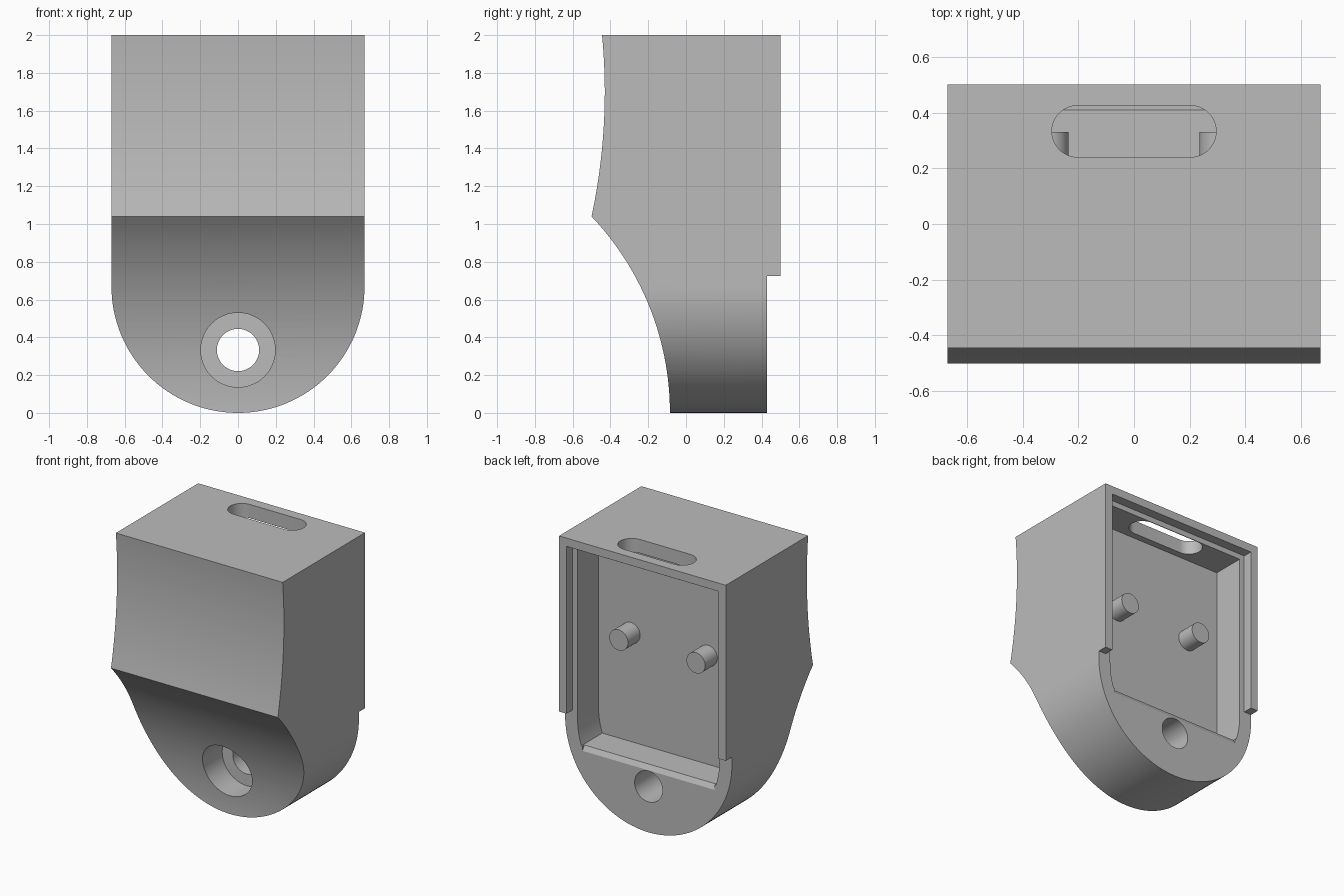
import bpy
import bmesh
from math import sin, cos, pi, asin, sqrt
from mathutils import Vector

cube = bpy.data.objects.get("Cube")
if cube:
    bpy.data.objects.remove(cube, do_unlink=True)

grey = bpy.data.materials.new("plain grey")
grey.use_nodes = True
colour = (0.5, 0.5, 0.5, 1)
grey.diffuse_color = colour
grey.node_tree.nodes["Principled BSDF"].inputs["Base Color"].default_value = colour


def prism(name, outline, axis, start, end):
    """Extrude a closed 2D outline along x, y or z."""
    place = {
        "x": lambda a, b, t: (t, a, b),   # outline in y, z
        "y": lambda a, b, t: (a, t, b),   # outline in x, z
        "z": lambda a, b, t: (a, b, t),   # outline in x, y
    }[axis]
    bm = bmesh.new()
    face = bm.faces.new([bm.verts.new(place(a, b, start)) for a, b in outline])
    moved = bmesh.ops.extrude_face_region(bm, geom=[face])["geom"]
    shift = Vector(place(0, 0, end - start))
    bmesh.ops.translate(bm, vec=shift, verts=[v for v in moved if isinstance(v, bmesh.types.BMVert)])
    bmesh.ops.recalc_face_normals(bm, faces=bm.faces)
    mesh = bpy.data.meshes.new(name)
    bm.to_mesh(mesh)
    bm.free()
    mesh.materials.append(grey)
    obj = bpy.data.objects.new(name, mesh)
    bpy.context.collection.objects.link(obj)
    return obj


def activate(obj):
    bpy.ops.object.select_all(action="DESELECT")
    obj.select_set(True)
    bpy.context.view_layer.objects.active = obj


def combine(target, tool, operation="DIFFERENCE"):
    """Apply a boolean and discard the tool."""
    activate(target)
    mod = target.modifiers.new(operation.lower(), "BOOLEAN")
    mod.operation = operation
    mod.solver = "EXACT"
    mod.object = tool
    bpy.ops.object.modifier_apply(modifier=mod.name)
    bpy.data.objects.remove(tool, do_unlink=True)


def arc(cx, cy, r, a0, a1, steps):
    return [(cx + r * cos(a0 + (a1 - a0) * i / steps),
             cy + r * sin(a0 + (a1 - a0) * i / steps)) for i in range(steps + 1)]


def circle(cx, cy, r, steps=48):
    return arc(cx, cy, r, 0, 2 * pi, steps)[:-1]


def rectangle(x0, x1, y0, y1):
    return [(x0, y0), (x1, y0), (x1, y1), (x0, y1)]


HALF = 0.67       # half width and radius of the rounded bottom
BACK = 0.43       # plane of the lower back and the cover ledge
STEP = 0.725      # height where the rear rim starts
PEAK = 1.04       # height of the front ridge


def u_outline(r, top, bottom=0.0):
    """U shape around the rounded bottom, optionally cut flat below."""
    cut = asin(min(1, (HALF - bottom) / r))
    if bottom > 0:
        lower = arc(0, HALF, r, -pi, -pi + cut, 16) + arc(0, HALF, r, -cut, 0, 16)
    else:
        lower = arc(0, HALF, r, -pi, 0, 64)
    return [(-r, top)] + lower + [(r, top)]


# Body: side profile with two concave front curves, trimmed to the U outline
R = 1.51
lower_front = [(-0.085 - R + sqrt(R * R - z * z), z)
               for z in (PEAK * i / 28 for i in range(29))]
upper_front = [(-0.43 - 0.07 * ((z - 1.7) / 0.66) ** 2, z)
               for z in (PEAK + (2 - PEAK) * i / 20 for i in range(1, 21))]
rear = [(0.5, 2), (0.5, STEP), (BACK, STEP), (BACK, 0)]
body = prism("housing_body", lower_front + upper_front + rear, "x", -0.8, 0.8)
combine(body, prism("outline", u_outline(HALF, 2.2), "y", -1, 1), "INTERSECT")

# Rear cover recess, then the pocket with its bevelled lower lip
combine(body, prism("cover_recess", rectangle(-0.61, 0.61, 0.6, 1.94), "y", BACK, 0.7))
combine(body, prism("pocket", u_outline(0.57, 1.9, 0.485), "y", 0.19, 0.47))
lip = [(0.41, 0.485), (BACK, 0.45), (0.46, 0.45), (0.46, 0.5), (0.41, 0.5)]
combine(body, prism("lip_bevel", lip, "x", -0.53, 0.53))

# Rounded slot through the top
slot = arc(0.2025, 0.3325, 0.0925, -pi / 2, pi / 2, 24) + arc(-0.2025, 0.3325, 0.0925, pi / 2, 1.5 * pi, 24)
combine(body, prism("slot", slot, "z", 1.8, 2.2))

# Counterbored screw hole
combine(body, prism("counterbore", circle(0, 0.333, 0.197, 64), "y", -0.8, 0.1))
combine(body, prism("screw_hole", circle(0, 0.333, 0.112), "y", -0.8, 0.8))

# Mounting pegs on the pocket floor
pegs = [prism(side + "_peg", circle(x, 1.275, 0.075), "y", 0.18, 0.33)
        for side, x in (("left", 0.31), ("right", -0.31))]

for obj in [body] + pegs:
    activate(obj)
    bpy.ops.object.shade_smooth_by_angle(angle=pi / 7)
